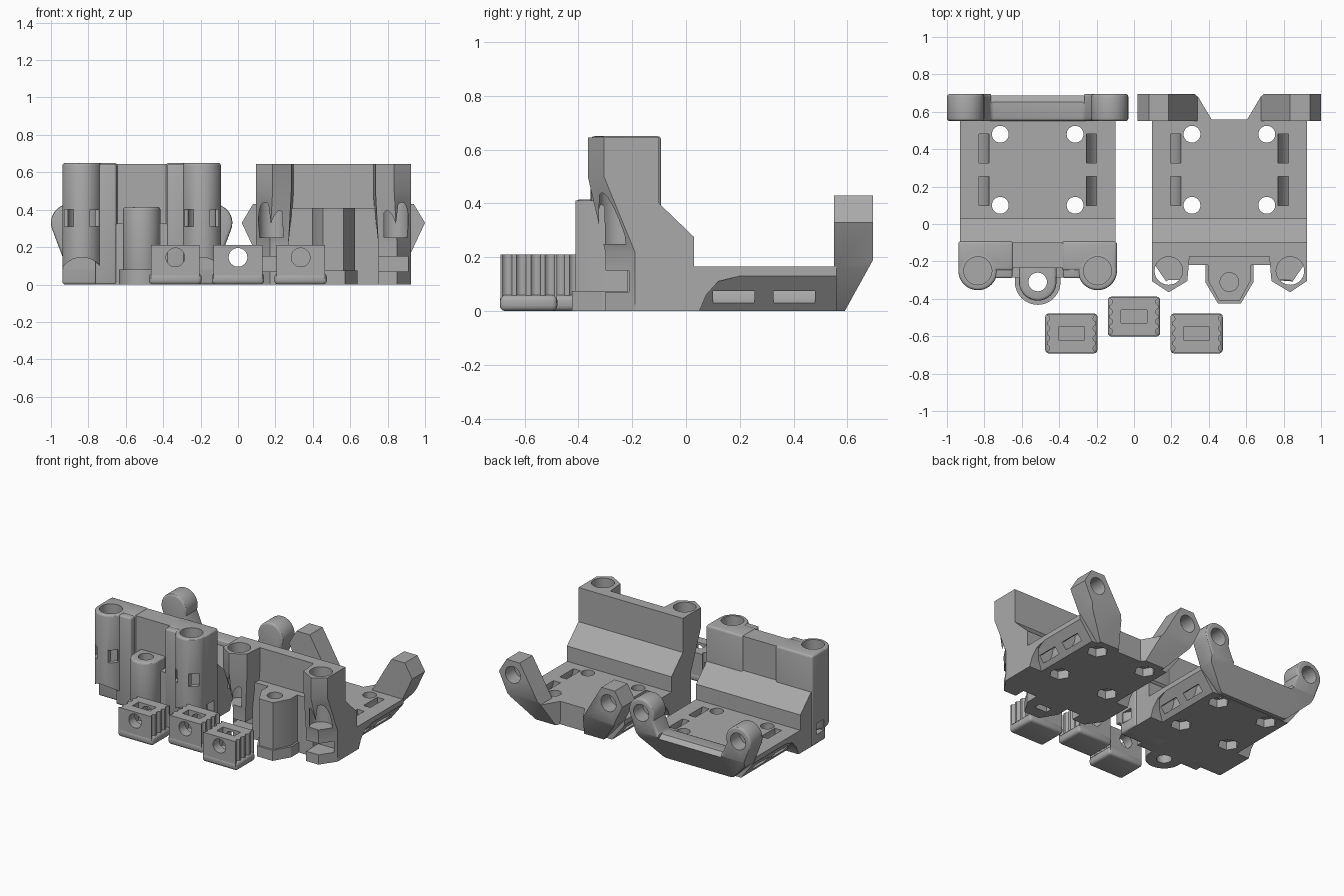
import bpy, bmesh, math
from mathutils import Vector

if "Cube" in bpy.data.objects:
    bpy.data.objects.remove(bpy.data.objects["Cube"])

grey = bpy.data.materials.new("plain_grey")
grey.use_nodes = True
grey.diffuse_color = (0.4, 0.4, 0.4, 1)
grey.node_tree.nodes["Principled BSDF"].inputs["Base Color"].default_value = (0.4, 0.4, 0.4, 1)


def loft(name, sections, levels, axis="z", cx=0.0):
    """Skin matching cross-sections placed at levels along an axis."""
    bm = bmesh.new()
    rings = []
    for pts, t in zip(sections, levels):
        place = {"x": lambda a, b: (t, a, b), "y": lambda a, b: (a, t, b),
                 "z": lambda a, b: (a, b, t)}[axis]
        rings.append([bm.verts.new(Vector(place(a, b)) + Vector((cx, 0, 0))) for a, b in pts])
    bm.faces.new(rings[0])
    bm.faces.new(rings[-1])
    n = len(rings[0])
    for low, high in zip(rings, rings[1:]):
        for i in range(n):
            j = (i + 1) % n
            bm.faces.new((low[i], low[j], high[j], high[i]))
    bmesh.ops.recalc_face_normals(bm, faces=bm.faces[:])
    mesh = bpy.data.meshes.new(name)
    bm.to_mesh(mesh)
    bm.free()
    mesh.materials.append(grey)
    obj = bpy.data.objects.new(name, mesh)
    bpy.context.collection.objects.link(obj)
    return obj


def prism(name, pts, lo, hi, axis="z", cx=0.0):
    return loft(name, [pts, pts], [lo, hi], axis, cx)


def arc(x, y, r, start=0, end=360, n=32):
    closed = end - start == 360
    steps = n if closed else n + 1
    angles = [math.radians(start + (end - start) * i / n) for i in range(steps)]
    return [(x + r * math.cos(a), y + r * math.sin(a)) for a in angles]


def box(name, x0, x1, y0, y1, z0, z1, cx=0.0):
    return prism(name, [(x0, y0), (x1, y0), (x1, y1), (x0, y1)], z0, z1, "z", cx)


def mirror(pts, s):
    return [(s * a, b) for a, b in pts]


def apply_all(obj):
    bpy.context.view_layer.objects.active = obj
    for mod in list(obj.modifiers):
        bpy.ops.object.modifier_apply(modifier=mod.name)


def soften(obj, width, segments=3):
    mod = obj.modifiers.new("round", "BEVEL")
    mod.width, mod.segments = width, segments
    mod.limit_method, mod.angle_limit = "ANGLE", math.radians(40)
    apply_all(obj)
    return obj


def cut(targets, *cutters):
    for c in cutters:
        for obj in targets:
            mod = obj.modifiers.new("cut", "BOOLEAN")
            mod.operation, mod.solver, mod.object = "DIFFERENCE", "EXACT", c
            apply_all(obj)
        bpy.data.objects.remove(c)


HALF = 0.415


def base(label, cx):
    """Floor plate with sloped flanks plus the stepped cross wall."""
    flank = [(HALF - 0.1, 0), (HALF, 0.13), (HALF, 0.165)]
    plate = prism(label + "_plate", flank + mirror(flank[::-1], -1), 0.04, 0.56, "y", cx)
    side = [(-0.175, 0), (0.05, 0), (0.075, 0.06), (0.12, 0.11), (0.2, 0.13), (0.2, 0.165),
            (0.03, 0.165), (0.03, 0.275), (-0.1, 0.4), (-0.1, 0.645), (-0.175, 0.645)]
    wall = prism(label + "_wall", side, -HALF, HALF, "x", cx)
    # screw holes with counterbores
    for x in (-0.2, 0.2):
        for y in (0.1, 0.48):
            cut([plate, wall], prism("c", arc(x, y, 0.045), -0.1, 0.22, "z", cx),
                prism("c", arc(x, y, 0.07, n=6), -0.1, 0.06, "z", cx))
    # curved strap channels
    for s in (-1, 1):
        ring = arc(HALF, 0.165, 0.155, 90, 270, 16) + arc(HALF, 0.165, 0.1, 270, 90, 16)
        for y0, y1 in ((0.1, 0.255), (0.325, 0.48)):
            cut([plate, wall], prism("c", mirror(ring, s), y0, y1, "y", cx))
    return plate, wall


def finish_ears(parts, cx, x):
    """Slanted underside and blind rear holes."""
    slope = [(0.59, -0.02), (0.59, 0), (0.695, 0.19), (0.8, 0.19), (0.8, -0.02)]
    cut(parts, prism("c", slope, -0.7, 0.7, "x", cx))
    for s in (-1, 1):
        cut(parts, prism("c", arc(s * x, 0.33, 0.06), 0.59, 0.8, "y", cx))


# ---- faceted carrier
cx = 0.51
plate, wall = base("faceted", cx)
top = [(0.21, -0.14), (HALF, -0.14), (HALF, -0.305), (0.325, -0.365), (0.225, -0.305)]
foot = [(0.24, -0.14), (HALF, -0.14), (HALF, -0.19), (0.34, -0.3), (0.24, -0.3)]
ear = [(0.1, 0), (0.27, 0), (0.41, 0.16), (0.49, 0.33), (0.43, 0.43), (0.325, 0.43),
       (0.26, 0.32), (0.17, 0.165), (0.08, 0.165)]
notch = [(-0.09, 0.55), (0.09, 0.55), (0.185, 0.71), (-0.185, 0.71)]
ears = []
for s, side in ((-1, "right"), (1, "left")):
    col = loft("faceted_column_" + side, [mirror(p, s) for p in (foot, foot, top, top)],
               (0, 0.22, 0.5, 0.645), "z", cx)
    cut([col, wall], prism("c", arc(s * 0.325, -0.25, 0.075), 0.25, 0.7, "z", cx))
    cut([col, wall], box("c", *sorted((s * 0.235, s * 0.4)), -0.4, -0.16, 0.07, 0.15, cx))
    ears.append(prism("faceted_ear_" + side, mirror(ear, s), 0.55, 0.695, "y", cx))
cut(ears, prism("c", notch, -0.1, 0.6, "z", cx))
finish_ears(ears, cx, 0.38)

slab = box("faceted_slab", -0.24, 0.24, -0.22, -0.15, 0, 0.41, cx)
hexa = [(-0.115, -0.16), (-0.115, -0.3), (-0.055, -0.41), (0.055, -0.41), (0.115, -0.3), (0.115, -0.16)]
flange = [(x * 1.12, y * 1.035) for x, y in hexa]
boss = prism("faceted_boss", hexa, 0.06, 0.41, "z", cx)
boss_foot = prism("faceted_boss_foot", flange, 0, 0.075, "z", cx)
cut([boss, slab], prism("c", arc(0, -0.31, 0.05), 0.12, 0.5, "z", cx))
cut([boss_foot], box("c", -0.05, 0.05, -0.335, -0.285, -0.1, 0.06, cx))

# ---- rounded carrier
cx = -0.515
plate, wall = base("rounded", cx)
pads = []
for s, side in ((-1, "right"), (1, "left")):
    col = soften(prism("rounded_column_" + side, arc(s * 0.32, -0.25, 0.104, n=40),
                       0.08, 0.65, "z", cx), 0.015)
    web = soften(box("rounded_web_" + side, *sorted((s * 0.13, s * 0.424)), -0.25, -0.092,
                     0, 0.65, cx), 0.015)
    pad = soften(box("rounded_pad_" + side, *sorted((s * 0.135, s * 0.25)), -0.29, -0.17,
                     0, 0.645, cx), 0.012)
    shaft = [col, web, pad, wall]
    cut(shaft, prism("c", arc(s * 0.32, -0.25, 0.075), 0.2, 0.7, "z", cx))
    # arched relief under the column, tie windows and side slot
    cut([col], prism("c", arc(s * 0.32, 0.02, 0.125), -0.4, -0.25, "y", cx))
    for x in (0.252, 0.388):
        cut([col], box("c", s * x - 0.024, s * x + 0.024, -0.4, -0.22, 0.31, 0.4, cx))
    cut([web, wall], box("c", *sorted((s * 0.25, s * 0.5)), -0.225, -0.14, 0.07, 0.15, cx))

backing = box("rounded_backing", -0.16, 0.16, -0.235, -0.16, 0, 0.645, cx)
shoulder_pts = [(0.25, 0), (0.25, 0.14)] + arc(0.1, 0.225, 0.105, 0, 90, 10)
shoulder = prism("rounded_shoulder", shoulder_pts + mirror(shoulder_pts[::-1], -1),
                 -0.285, -0.17, "y", cx)


def stadium(r):
    return [(r, -0.17)] + [(-r, -0.17)] + arc(0, -0.31, r, 180, 360, 24)


boss = soften(prism("rounded_boss", stadium(0.1), 0.04, 0.415, "z", cx), 0.015)
boss_foot = prism("rounded_boss_foot", stadium(0.122), 0, 0.08, "z", cx)
cut([boss, boss_foot, shoulder, backing], prism("c", arc(0, -0.31, 0.05), -0.1, 0.5, "z", cx))

half_beam = ([(0, 0), (0.27, 0), (0.42, 0.14)] + arc(0.385, 0.33, 0.1, -20, 200, 20)
             + [(0.25, 0.2), (0, 0.2)])
beam_pts = half_beam[1:-1] + mirror(half_beam[1:-1][::-1], -1)
beam = soften(prism("rounded_rear_beam", beam_pts, 0.55, 0.695, "y", cx), 0.015)
ridge = [(0.64, 0.21), (0.72, 0.15), (0.72, 0.21)]
cut([beam], prism("c", ridge, -0.25, 0.25, "x", cx))
finish_ears([beam], cx, 0.385)

# ---- three tensioner blocks
body = box("tensioner_body", -0.13, 0.13, -0.105, 0.105, 0.03, 0.21)
flange = soften(box("tensioner_flange", -0.14, 0.14, -0.107, 0.107, 0, 0.06), 0.02)
for s in (-1, 1):
    for i in range(4):
        cut([body], prism("c", arc(s * 0.135, (i - 1.5) * 0.053, 0.019, n=12), 0.05, 0.3))
cut([body], prism("c", arc(0, 0.145, 0.05), -0.2, 0.2, "y"),
    box("c", -0.07, 0.07, -0.035, 0.035, 0.08, 0.3))
spots = ((-0.335, -0.585), (0, -0.495), (0.335, -0.585))
for part in (body, flange):
    for i, (x, y) in enumerate(spots):
        obj = part if i == 0 else part.copy()
        if i:
            bpy.context.collection.objects.link(obj)
        obj.location = (x, y, 0)

# ---- smooth round surfaces, keep edges crisp
bpy.ops.object.select_all(action="DESELECT")
for obj in bpy.context.collection.objects:
    if obj.type == "MESH":
        obj.select_set(True)
        bpy.context.view_layer.objects.active = obj
bpy.ops.object.shade_smooth_by_angle(angle=math.radians(30))
bpy.ops.object.select_all(action="DESELECT")
